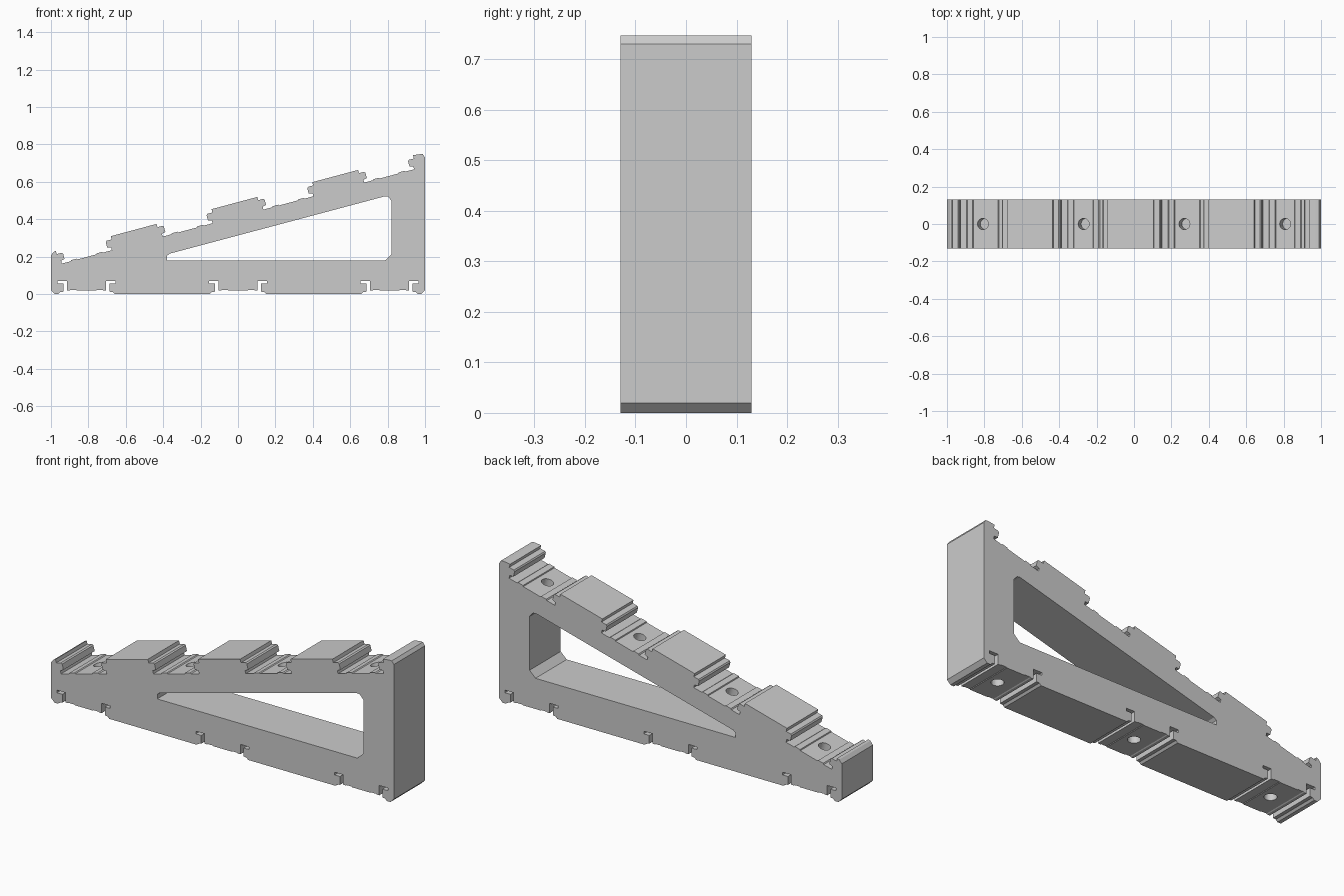
import bpy, bmesh, math
from mathutils import Matrix, Vector

if "Cube" in bpy.data.objects:
    bpy.data.objects.remove(bpy.data.objects["Cube"], do_unlink=True)

HALF_DEPTH = 0.13
TILT = math.radians(15)
HOLE_RADIUS = 0.03
HOLE_DEPTH = 0.06

grey = bpy.data.materials.new("light_grey")
grey.use_nodes = True
grey.diffuse_color = (0.6, 0.6, 0.6, 1)
grey.node_tree.nodes["Principled BSDF"].inputs["Base Color"].default_value = (0.6, 0.6, 0.6, 1)


def extrude_profile(bm, points, half):
    """Extrude an x-z outline symmetrically along y."""
    face = bm.faces.new([bm.verts.new((x, -half, z)) for x, z in points])
    moved = bmesh.ops.extrude_face_region(bm, geom=[face])["geom"]
    verts = [g for g in moved if isinstance(g, bmesh.types.BMVert)]
    bmesh.ops.translate(bm, verts=verts, vec=(0, 2 * half, 0))


def add_object(name, bm):
    bmesh.ops.recalc_face_normals(bm, faces=bm.faces)
    mesh = bpy.data.meshes.new(name)
    bm.to_mesh(mesh)
    bm.free()
    mesh.materials.append(grey)
    obj = bpy.data.objects.new(name, mesh)
    bpy.context.collection.objects.link(obj)
    return obj


def mirrored(half, side):
    """Outline running from one outer edge to the other."""
    return [(side * x, z) for x, z in half] + [(-side * x, z) for x, z in reversed(half)]


# Half outlines of the clip recesses, outer edge to middle
clip_half = [(0.15, 0), (0.14, 0.01), (0.124, 0.012), (0.124, 0.056), (0.155, 0.056),
             (0.155, 0.07), (0.105, 0.07), (0.105, 0.018), (0.09, 0.018),
             (0.085, 0.021), (0.055, 0.021), (0.052, 0.018)]
pocket_half = [(0.152, 0.074), (0.152, 0.056), (0.124, 0.056), (0.118, 0.05), (0.118, 0.02),
               (0.138, 0.016), (0.138, 0), (0.09, 0), (0.085, 0.005),
               (0.055, 0.005), (0.052, 0)]

clip_centers = [-0.81, 0, 0.81]
pocket_centers = [Vector((-0.808 + 0.5387 * i, 0, 0.198 + 0.1443 * i)) for i in range(4)]
tilt = Matrix.Rotation(-TILT, 4, 'Y')

# Wedge outline: underside, right end, stepped slope, left end
outline = [(-1, 0.02), (-0.98, 0)]
for cx in clip_centers:
    outline += [(cx + x, z) for x, z in mirrored(clip_half, -1)]
outline += [(0.98, 0), (1, 0.02), (1, 0.73), (0.988, 0.747), (0.97, 0.747)]
for center in reversed(pocket_centers):
    for u, v in mirrored(pocket_half, 1):
        p = center + tilt @ Vector((u, 0, v))
        outline.append((p.x, p.z))
outline += [(-0.985, 0.225), (-1, 0.207)]

bm = bmesh.new()
extrude_profile(bm, outline, HALF_DEPTH)
body = add_object("wedge_bracket", bm)

# Triangular window and blind holes
bm = bmesh.new()
window = [(-0.38, 0.18), (0.787, 0.18), (0.822, 0.213), (0.822, 0.497), (0.802, 0.52),
          (0.785, 0.522), (-0.367, 0.215), (-0.38, 0.203)]
extrude_profile(bm, window, HALF_DEPTH * 2)
hole_places = [Matrix.Translation(c) @ tilt for c in pocket_centers]
hole_places += [Matrix.Translation((cx, 0, 0.018)) for cx in clip_centers]
for place in hole_places:
    bmesh.ops.create_cone(bm, cap_ends=True, segments=32, radius1=HOLE_RADIUS,
                          radius2=HOLE_RADIUS, depth=2 * HOLE_DEPTH, matrix=place)
cutter = add_object("opening_cutter", bm)
cutter.hide_render = True

cut = body.modifiers.new("openings", 'BOOLEAN')
cut.operation = 'DIFFERENCE'
cut.solver = 'EXACT'
cut.object = cutter
bpy.context.view_layer.objects.active = body
body.select_set(True)
bpy.ops.object.modifier_apply(modifier=cut.name)
bpy.data.objects.remove(cutter, do_unlink=True)
